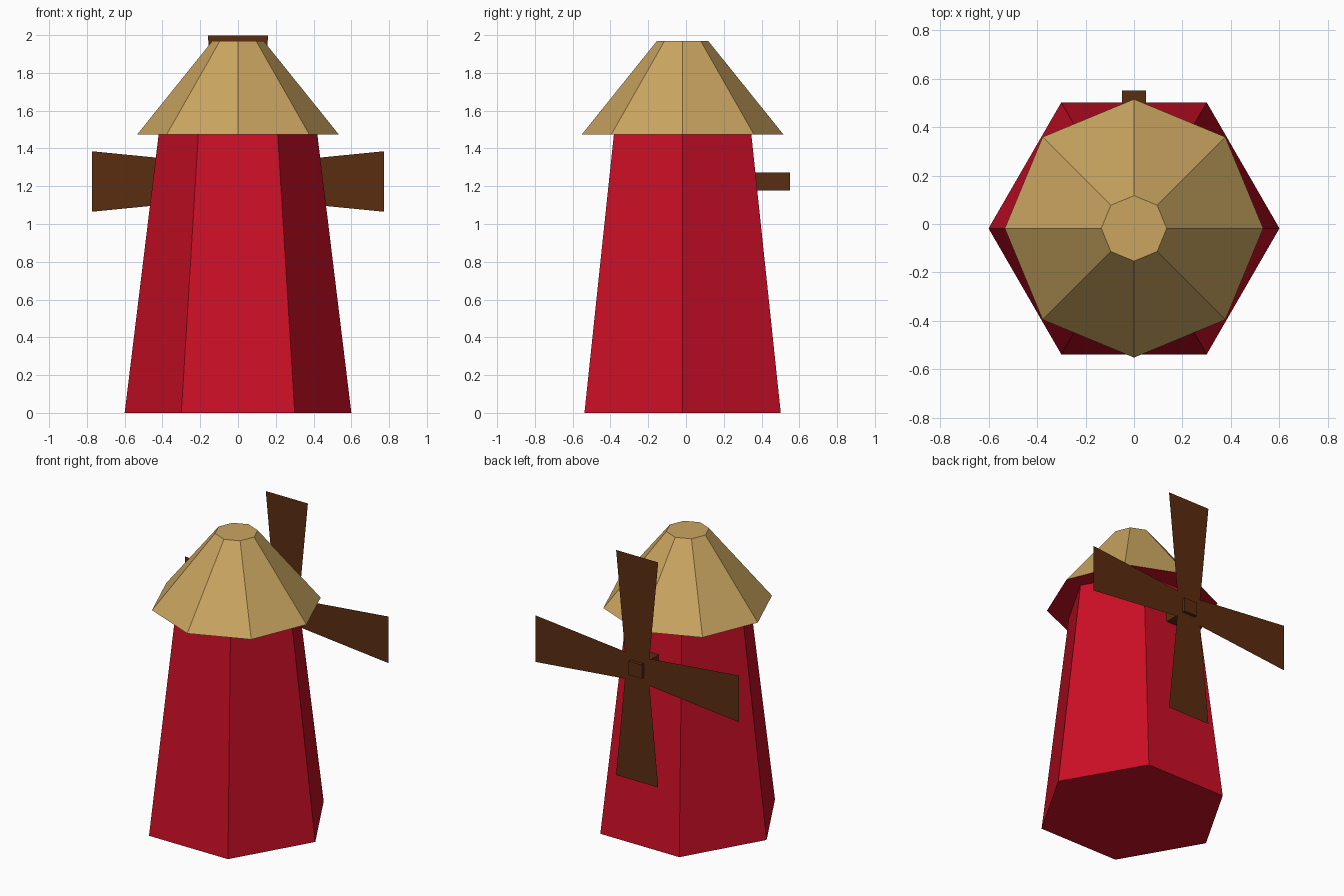
import bpy, bmesh, math
from mathutils import Vector

cube = bpy.data.objects.get("Cube")
if cube:
    bpy.data.objects.remove(cube, do_unlink=True)


def material(name, rgb):
    m = bpy.data.materials.new(name)
    m.use_nodes = True
    color = (*rgb, 1.0)
    m.diffuse_color = color
    m.node_tree.nodes["Principled BSDF"].inputs["Base Color"].default_value = color
    return m


red = material("barn red", (0.60, 0.0046, 0.019))
straw = material("straw", (0.59, 0.375, 0.117))
brown = material("dark wood", (0.105, 0.026, 0.005))


def finish(name, bm, *mats):
    mesh = bpy.data.meshes.new(name)
    bm.to_mesh(mesh)
    bm.free()
    for m in mats:
        mesh.materials.append(m)
    obj = bpy.data.objects.new(name, mesh)
    bpy.context.collection.objects.link(obj)
    return obj


def frustum(sides, r1, r2, z1, z2, y):
    """Flat-sided tapered prism with a corner on the x axis."""
    bm = bmesh.new()
    rings = []
    for r, z in ((r1, z1), (r2, z2)):
        angles = [math.tau * i / sides for i in range(sides)]
        rings.append([bm.verts.new((r * math.cos(a), y + r * math.sin(a), z)) for a in angles])
    low, high = rings
    for i in range(sides):
        j = (i + 1) % sides
        bm.faces.new((low[i], low[j], high[j], high[i]))
    bm.faces.new(low[::-1])
    bm.faces.new(high)
    bm.normal_update()
    return bm


AXIS_Y = -0.018
EAVE_Z = 1.475
HUB_Z = 1.225

# Tapered six-sided tower
finish("tower", frustum(6, 0.6, 0.42, 0.0, EAVE_Z, AXIS_Y), red)

# Eight-sided roof with a red underside
bm = frustum(8, 0.533, 0.135, EAVE_Z, 1.97, AXIS_Y)
for f in bm.faces:
    f.material_index = 1 if f.normal.z < -0.9 else 0
finish("roof", bm, straw, red)

# Square axle out of the back wall
bm = bmesh.new()
bmesh.ops.create_cube(bm, size=1.0)
bmesh.ops.scale(bm, vec=(0.1, 0.25, 0.095), verts=bm.verts)
bmesh.ops.translate(bm, vec=(0, 0.426, HUB_Z), verts=bm.verts)
finish("axle", bm, brown)

# Thin cross of four flared sails
bm = bmesh.new()
INNER, TIP, TIP_HALF = 0.093, 0.773, 0.16
outline = []
for k in range(4):
    a = k * math.pi / 2
    for u, v in ((INNER, -INNER), (TIP, -TIP_HALF), (TIP, TIP_HALF)):
        outline.append(bm.verts.new((u * math.cos(a) - v * math.sin(a), 0.53,
                                     HUB_Z + u * math.sin(a) + v * math.cos(a))))
for k in range(4):
    i = 3 * k
    bm.faces.new([outline[(i + n) % 12] for n in (3, 2, 1, 0)])
bm.faces.new([outline[i] for i in (9, 6, 3, 0)])
bm.normal_update()
finish("sails", bm, brown)
